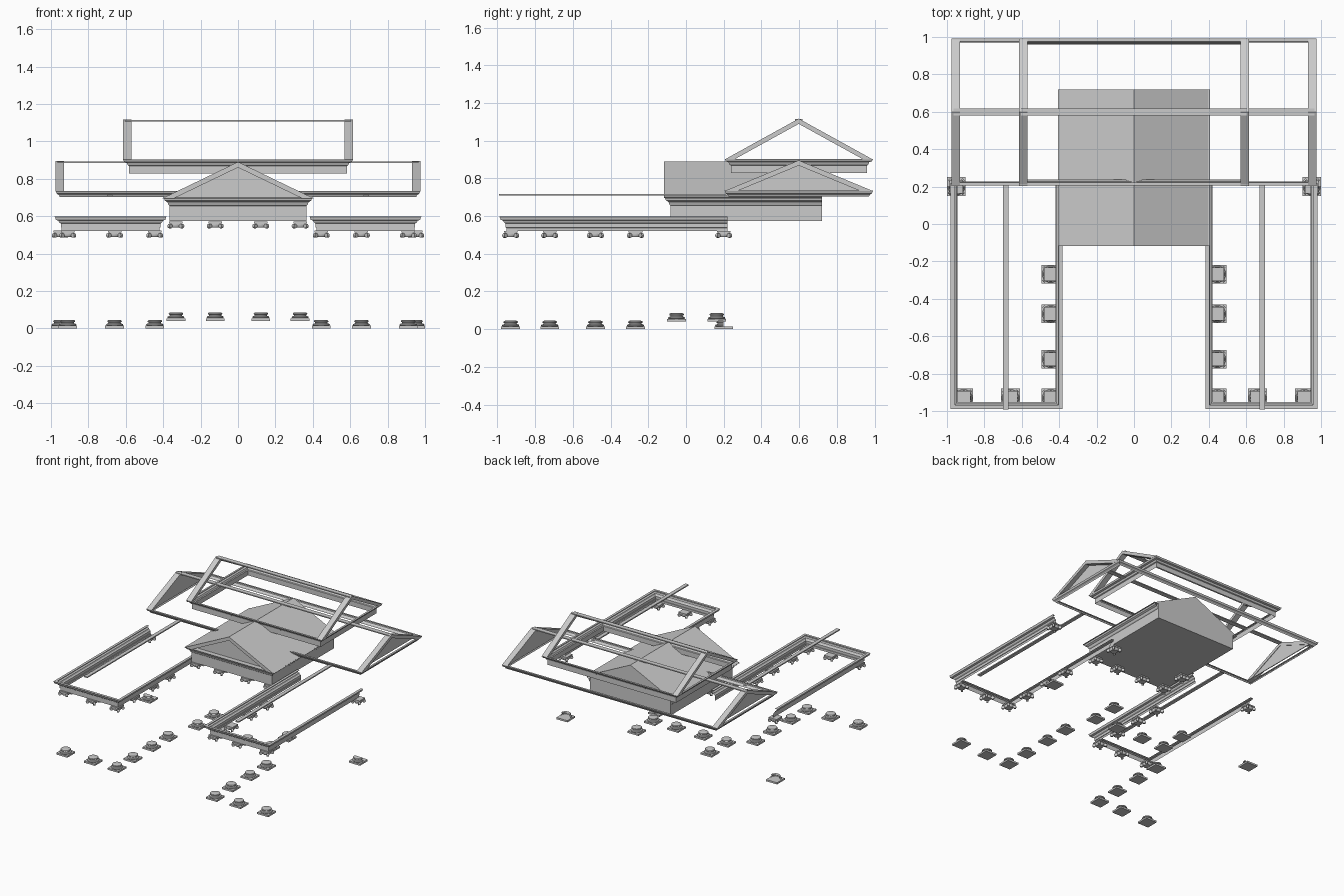
import bpy, bmesh, math
from mathutils import Vector, Matrix

if "Cube" in bpy.data.objects:
    bpy.data.objects.remove(bpy.data.objects["Cube"])


def finish(name, bm, loc=(0, 0, 0), smooth=False):
    bmesh.ops.recalc_face_normals(bm, faces=bm.faces)
    me = bpy.data.meshes.new(name)
    bm.to_mesh(me)
    bm.free()
    ob = bpy.data.objects.new(name, me)
    ob.location = loc
    bpy.context.collection.objects.link(ob)
    if smooth:
        bpy.ops.object.select_all(action='DESELECT')
        ob.select_set(True)
        bpy.context.view_layer.objects.active = ob
        bpy.ops.object.shade_smooth_by_angle(angle=math.radians(40))
    return ob


def add_box(bm, x0, x1, y0, y1, z0, z1):
    m = Matrix.Translation(((x0 + x1) / 2, (y0 + y1) / 2, (z0 + z1) / 2))
    bmesh.ops.create_cube(bm, size=1, matrix=m @ Matrix.Diagonal((x1 - x0, y1 - y0, z1 - z0, 1)))


def box(name, *b):
    bm = bmesh.new()
    add_box(bm, *b)
    return finish(name, bm)


def prism(name, pts, axis, a, b):
    """Extrude a (horizontal, z) outline along x or y."""
    bm = bmesh.new()
    def v(p, t):
        return bm.verts.new((t, p[0], p[1]) if axis == 'x' else (p[0], t, p[1]))
    A, B = [v(p, a) for p in pts], [v(p, b) for p in pts]
    bm.faces.new(A)
    bm.faces.new(B)
    n = len(pts)
    for i in range(n):
        j = (i + 1) % n
        bm.faces.new((A[i], A[j], B[j], B[i]))
    return finish(name, bm)


def chevron(c, h, z0, z1, t):
    """Outline of a pair of raking cornices."""
    w = t * h / (z1 - z0)
    return [(c - h, z0), (c, z1), (c + h, z0), (c + h - w, z0), (c, z1 - t), (c - h + w, z0)]


def sweep(name, path, profile, closed=False):
    """Run an (inset, z) moulding along a clockwise path with mitred corners."""
    bm = bmesh.new()
    pts = [Vector(p) for p in path]
    n = len(pts)
    def normal(i):
        d = (pts[(i + 1) % n] - pts[i % n]).normalized()
        return Vector((d.y, -d.x))
    rings = []
    for i, p in enumerate(pts):
        prev = normal(i - 1) if closed or i > 0 else normal(i)
        nxt = normal(i) if closed or i < n - 1 else prev
        m = (prev + nxt) / (1 + prev.dot(nxt))
        rings.append([bm.verts.new((p.x + m.x * o, p.y + m.y * o, z)) for o, z in profile])
    for i in range(n if closed else n - 1):
        r, s = rings[i], rings[(i + 1) % n]
        for k in range(len(profile) - 1):
            bm.faces.new((r[k], s[k], s[k + 1], r[k + 1]))
    return finish(name, bm)


def lathe(bm, prof, angle=2 * math.pi, segs=20):
    vs = [bm.verts.new((-r, 0, z)) for r, z in prof]
    es = [bm.edges.new(e) for e in zip(vs, vs[1:])]
    bmesh.ops.spin(bm, geom=vs + es, axis=(0, 0, 1), cent=(0, 0, 0), angle=angle, steps=segs)
    bmesh.ops.remove_doubles(bm, verts=bm.verts, dist=1e-5)


BASE = [(0, .015), (.043, .015), (.046, .019), (.043, .024), (.034, .027),
        (.032, .032), (.037, .034), (.039, .038), (.036, .043), (.03, .045), (0, .045)]


def column_base(name, angle):
    bm = bmesh.new()
    lathe(bm, BASE, angle)
    add_box(bm, -.05, .05, -.05, .05, 0, .014)
    return finish(name, bm, smooth=True)


def column_capital(name):
    bm = bmesh.new()
    lathe(bm, [(0, .004), (.028, .004), (.034, .012), (.034, .022), (0, .022)])
    add_box(bm, -.036, .036, -.036, .036, .027, .037)
    add_box(bm, -.031, .031, -.031, .031, .018, .027)
    for sx in (-1, 1):  # corner volutes, turned diagonally
        for sy in (-1, 1):
            m = (Matrix.Translation((sx * .031, sy * .031, .012))
                 @ Matrix.Rotation(math.atan2(sy, sx), 4, 'Z') @ Matrix.Rotation(math.pi / 2, 4, 'X'))
            bmesh.ops.create_cone(bm, cap_ends=True, segments=12, radius1=.012, radius2=.012,
                                  depth=.016, matrix=m)
    return finish(name, bm, smooth=True)


# column positions: x, y, lift
wing = [(.91, -.93), (.66, -.93), (.445, -.93), (.445, -.723), (.445, -.48), (.445, -.268)]
porch = [(.332, -.05), (.122, -.05), (.332, .163)]
spots = [(x, y, 0, 0) for x, y in wing] + [(x, y, .04, 0) for x, y in porch] + [(.95, .2, 0, 1)]
base_src = [column_base("column_base", 2 * math.pi), column_base("pilaster_base", math.pi)]
cap_src = column_capital("column_capital")
used = set()


def place(src, loc):
    ob = src if src.name not in used else src.copy()
    if ob is not src:
        bpy.context.collection.objects.link(ob)
    used.add(src.name)
    ob.location = loc


for x, y, lift, kind in spots:
    for s in (-1, 1):
        place(base_src[kind], (s * x, y, lift))
        place(cap_src, (s * x, y, .485 + lift * 1.25))

# wing entablatures and ridge beams
WING = [(.037, .52), (.037, .538), (.033, .539), (.033, .56), (.024, .566), (.02, .576),
        (.006, .58), (.004, .59), (0, .597), (.022, .597)]
for side, s in (("right", 1), ("left", -1)):
    path = [(s * .98, .22), (s * .98, -.99), (s * .382, -.99), (s * .382, .22)]
    sweep(side + "_wing_entablature", path if s > 0 else path[::-1], WING)
    box(side + "_wing_ridge", *sorted((s * .67, s * .7)), -.992, .22, .708, .717)

# portico: frieze block, cornice, roof and pediment
box("portico_frieze", -.365, .365, -.08, .72, .575, .695)
PORCH = [(.036, .58), (.036, .655), (.03, .66), (.024, .675), (.01, .683), (.008, .692), (0, .7), (.04, .7)]
sweep("portico_cornice", [(.402, .72), (.402, -.117), (-.402, -.117), (-.402, .72)], PORCH)
prism("portico_roof", [(-.405, .695), (0, .89), (.405, .695)], 'y', -.07, .72)
prism("portico_raking_cornice", chevron(0, .405, .695, .89, .03), 'y', -.117, -.07)

# lower and upper main roofs: eaves, end pediments, ridge
Y0, Y1, YC = .205, .992, .598


def main_roof(name, hx, z0, z1, profile, filled):
    rect = [(hx, Y0), (-hx, Y0), (-hx, Y1), (hx, Y1)]
    sweep(name + "_cornice", rect, profile, True)
    for side, s in (("right", 1), ("left", -1)):
        prism(f"{name}_{side}_raking_cornice", chevron(YC, (Y1 - Y0) / 2, z0, z1, .028),
              'x', s * hx, s * (hx - .046))
        if filled:
            prism(f"{name}_{side}_tympanum", [(Y0 + .03, z0), (YC, z1 - .02), (Y1 - .03, z0)],
                  'x', s * (hx - .036), s * (hx - .042))
    box(name + "_ridge", -hx + .01, hx - .01, YC - .019, YC + .019, z1 - .011, z1 - .003)


main_roof("lower_roof", .975, .733, .896,
          [(.022, .703), (.018, .712), (.006, .72), (.003, .728), (0, .735), (.016, .735)], True)
main_roof("upper_roof", .615, .9, 1.117,
          [(.033, .828), (.033, .868), (.026, .872), (.02, .886), (.006, .89), (0, .903), (.016, .903)], False)
